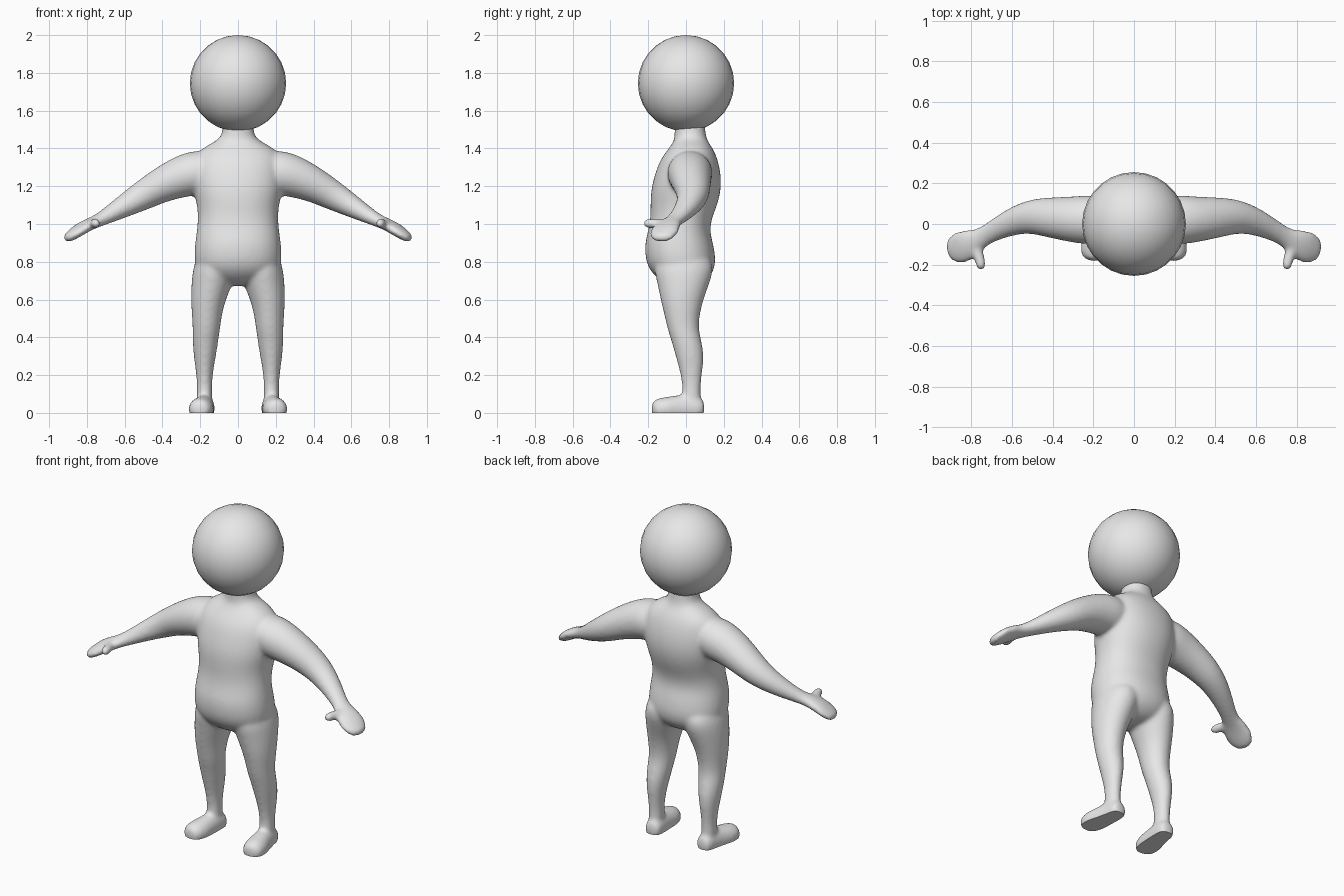
import bpy, bmesh, math
from mathutils import Vector

if "Cube" in bpy.data.objects:
    bpy.data.objects.remove(bpy.data.objects["Cube"])

SEG = 16
skin = bpy.data.materials.new("plain_grey")
skin.diffuse_color = (0.8, 0.8, 0.8, 1)
skin.use_nodes = True
skin.node_tree.nodes["Principled BSDF"].inputs["Base Color"].default_value = skin.diffuse_color


def ring(c, u, v, power=2.0):
    """Rounded cross-section around c, spanned by the half-axes u and v."""
    pts = []
    for i in range(SEG):
        a = 2 * math.pi * i / SEG
        ca, sa = math.cos(a), math.sin(a)
        k = 1.02 / (abs(ca) ** power + abs(sa) ** power) ** (1 / power)
        pts.append(c + u * ca * k + v * sa * k)
    return pts


def level_rings(rows, power=2.0):
    """Horizontal sections from rows of (z, x_min, x_max, y_front, y_back)."""
    return [ring(Vector(((a + b) / 2, (f + k) / 2, z)), Vector(((b - a) / 2, 0, 0)),
                 Vector((0, (k - f) / 2, 0)), power) for z, a, b, f, k in rows]


def path_rings(rows):
    """Sections square to a path from rows of (x, y, z, half_width, half_height)."""
    pts = [Vector(r[:3]) for r in rows]
    out = []
    for i, r in enumerate(rows):
        t = (pts[min(i + 1, len(pts) - 1)] - pts[max(i - 1, 0)]).normalized()
        side = t.cross(Vector((0, 0, 1))).normalized()
        out.append(ring(pts[i], side * r[3], side.cross(t) * r[4]))
    return out


def loft(bm, rings, side=1):
    """Closed tube through the rings; side -1 mirrors it across x."""
    loops = [[bm.verts.new((p.x * side, p.y, p.z)) for p in r] for r in rings]
    for a, b in zip(loops, loops[1:]):
        for i in range(SEG):
            j = (i + 1) % SEG
            bm.faces.new((a[i], a[j], b[j], b[i]))
    bm.faces.new(loops[0])
    bm.faces.new(loops[-1])


# torso and neck: z, half width, front, back
torso = [(z, -w, w, f, b) for z, w, f, b in [
    (0.67, 0.09, -0.08, 0.06), (0.71, 0.18, -0.15, 0.12), (0.76, 0.222, -0.195, 0.15),
    (0.82, 0.232, -0.215, 0.157), (0.90, 0.226, -0.217, 0.142), (0.96, 0.217, -0.20, 0.125),
    (1.03, 0.21, -0.187, 0.135), (1.10, 0.215, -0.187, 0.165), (1.18, 0.235, -0.185, 0.185),
    (1.26, 0.24, -0.165, 0.185), (1.34, 0.235, -0.137, 0.168), (1.395, 0.20, -0.095, 0.145),
    (1.43, 0.135, -0.068, 0.12), (1.455, 0.092, -0.06, 0.108), (1.50, 0.08, -0.06, 0.10),
    (1.57, 0.085, -0.06, 0.10)]]

# leg: z, inner, outer, front, back
leg = [
    (0.86, 0.03, 0.20, -0.13, 0.10), (0.78, 0.012, 0.236, -0.175, 0.152),
    (0.70, 0.022, 0.246, -0.155, 0.13), (0.60, 0.065, 0.25, -0.135, 0.092),
    (0.52, 0.085, 0.244, -0.115, 0.073), (0.45, 0.094, 0.24, -0.10, 0.066),
    (0.39, 0.103, 0.241, -0.08, 0.08), (0.31, 0.115, 0.236, -0.058, 0.096),
    (0.22, 0.132, 0.223, -0.032, 0.088), (0.14, 0.138, 0.216, -0.018, 0.076),
    (0.08, 0.135, 0.22, -0.025, 0.08), (0.03, 0.14, 0.21, -0.01, 0.07)]

# foot, heel to toe: x, y, z, half width, half height
foot = [
    (0.17, 0.098, 0.025, 0.034, 0.04), (0.172, 0.075, 0.025, 0.05, 0.06),
    (0.176, 0.02, 0.025, 0.053, 0.075), (0.184, -0.04, 0.02, 0.058, 0.074),
    (0.194, -0.10, 0.02, 0.068, 0.065), (0.202, -0.15, 0.02, 0.063, 0.058),
    (0.207, -0.183, 0.02, 0.038, 0.04)]

# arm and hand: x, y, z, half width, half height
arm = [
    (0.12, 0.02, 1.28, 0.10, 0.10), (0.21, 0.02, 1.275, 0.125, 0.12),
    (0.30, 0.022, 1.252, 0.113, 0.112), (0.41, 0.032, 1.205, 0.10, 0.092),
    (0.50, 0.038, 1.153, 0.086, 0.08), (0.585, 0.018, 1.105, 0.07, 0.064),
    (0.68, -0.027, 1.05, 0.053, 0.045), (0.745, -0.066, 1.015, 0.046, 0.033),
    (0.79, -0.088, 0.998, 0.065, 0.032), (0.84, -0.112, 0.97, 0.083, 0.032),
    (0.885, -0.126, 0.937, 0.072, 0.028), (0.918, -0.134, 0.915, 0.042, 0.02)]
thumb = [
    (0.79, -0.07, 0.998, 0.03, 0.022), (0.772, -0.13, 1.0, 0.03, 0.025),
    (0.758, -0.175, 1.003, 0.025, 0.025), (0.752, -0.205, 1.003, 0.026, 0.026),
    (0.748, -0.226, 1.003, 0.018, 0.018)]

# assemble the overlapping body parts
bm = bmesh.new()
loft(bm, level_rings(torso, 2.3))
for s in (1, -1):
    loft(bm, level_rings(leg), s)
    for rows in (foot, arm, thumb):
        loft(bm, path_rings(rows), s)
bmesh.ops.recalc_face_normals(bm, faces=bm.faces)
mesh = bpy.data.meshes.new("body")
bm.to_mesh(mesh)
bm.free()
body = bpy.data.objects.new("body", mesh)
bpy.context.collection.objects.link(body)

# fuse them into one smooth skin
sub = body.modifiers.new("round", 'SUBSURF')
sub.levels = sub.render_levels = 2
fuse = body.modifiers.new("fuse", 'REMESH')
fuse.mode = 'VOXEL'
fuse.voxel_size = 0.011
relax = body.modifiers.new("relax", 'SMOOTH')
relax.factor = 0.5
relax.iterations = 10
evaluated = body.evaluated_get(bpy.context.evaluated_depsgraph_get())
fused = bpy.data.meshes.new_from_object(evaluated)
body.modifiers.clear()

# flat soles at ground level
bm = bmesh.new()
bm.from_mesh(fused)
cut = bmesh.ops.bisect_plane(bm, geom=bm.verts[:] + bm.edges[:] + bm.faces[:],
                             plane_co=(0, 0, 0), plane_no=(0, 0, 1), clear_inner=True)
rim = [e for e in cut["geom_cut"] if isinstance(e, bmesh.types.BMEdge)]
bmesh.ops.edgeloop_fill(bm, edges=rim)
bmesh.ops.recalc_face_normals(bm, faces=bm.faces)
bm.to_mesh(fused)
bm.free()
body.data = fused

# round head
bpy.ops.mesh.primitive_uv_sphere_add(segments=28, ring_count=14, radius=0.255,
                                     location=(0, 0, 1.745))
head = bpy.context.object
head.name = "head"

for ob, angle in ((body, 50), (head, 60)):
    ob.data.materials.clear()
    ob.data.materials.append(skin)
    bpy.ops.object.select_all(action='DESELECT')
    ob.select_set(True)
    bpy.context.view_layer.objects.active = ob
    bpy.ops.object.shade_smooth_by_angle(angle=math.radians(angle))
